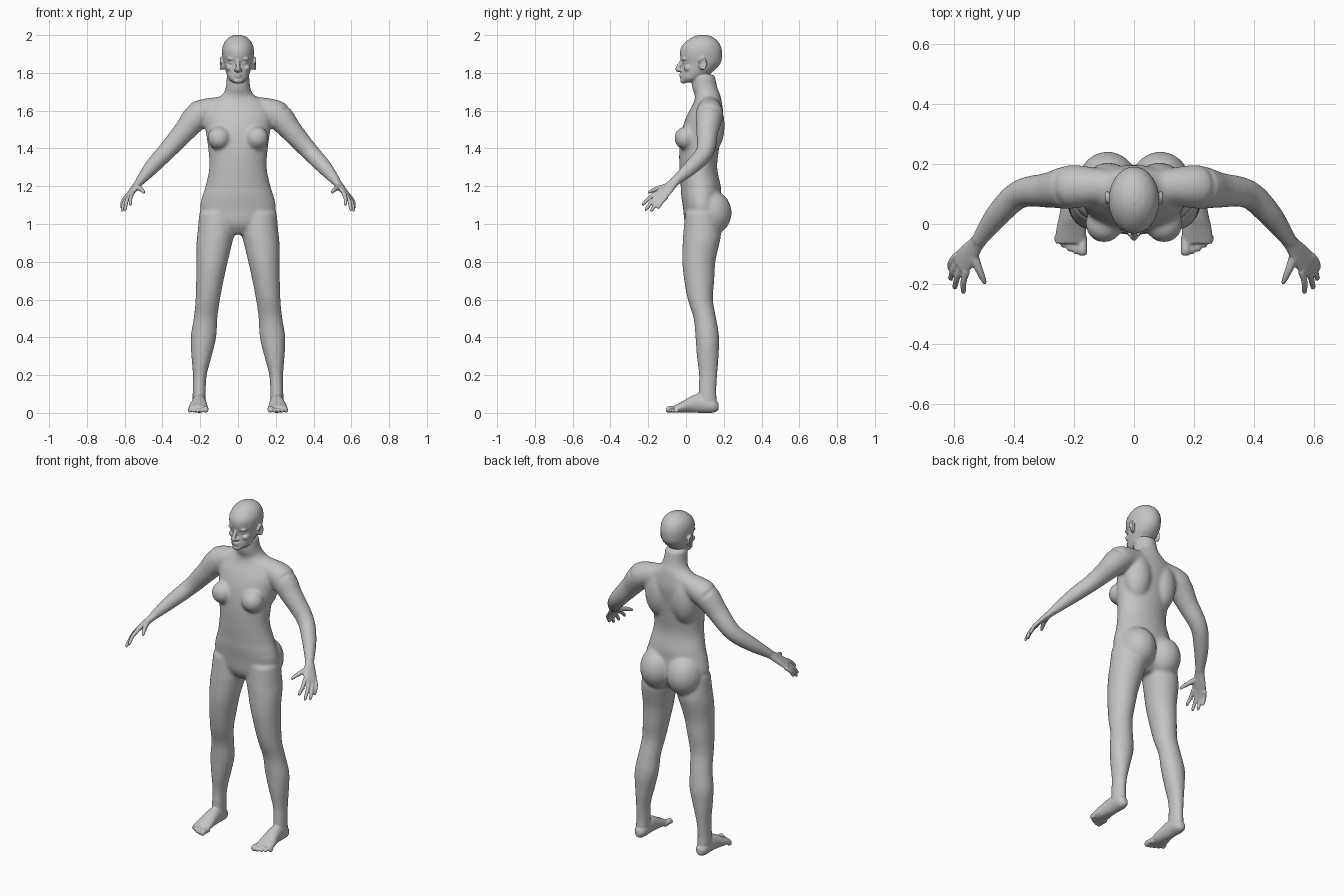
import bpy, bmesh, math
from mathutils import Vector, Matrix

cube = bpy.data.objects.get("Cube")
if cube:
    bpy.data.objects.remove(cube)

X, Y, Z = Vector((1, 0, 0)), Vector((0, 1, 0)), Vector((0, 0, 1))


def spline(rows, steps=5):
    """Smooth curve through rows of (x, y, z, a, b)."""
    rows = [Vector(r) for r in rows]
    ext = [rows[0] * 2 - rows[1]] + rows + [rows[-1] * 2 - rows[-2]]
    out = []
    for i in range(1, len(ext) - 2):
        p0, p1, p2, p3 = ext[i - 1:i + 3]
        for k in range(steps):
            t = k / steps
            out.append(0.5 * (2 * p1 + (p2 - p0) * t + (2 * p0 - 5 * p1 + 4 * p2 - p3) * t * t
                              + (3 * p1 - p0 - 3 * p2 + p3) * t ** 3))
    return out + [rows[-1]]


def tube(bm, rows, u=None, v=None, side=1, sides=28):
    """Closed loft; rings are elliptical, across u and v or square to the path."""
    rows = spline([r if len(r) == 5 else (*r, r[3]) for r in rows])
    rings = []
    for i, r in enumerate(rows):
        if u is None:
            d = (rows[min(i + 1, len(rows) - 1)] - rows[max(i - 1, 0)])
            d = Vector(d[:3]).normalized()
            a = d.cross(X if abs(d.x) < 0.75 else Y).normalized()
            b = d.cross(a)
        else:
            a, b = u, v
        ring = []
        for k in range(sides):
            t = math.tau * k / sides
            p = Vector(r[:3]) + a * math.cos(t) * r[3] + b * math.sin(t) * r[4]
            ring.append(bm.verts.new((p.x * side, p.y, p.z)))
        rings.append(ring)
    faces = [bm.faces.new(rings[0]), bm.faces.new(rings[-1][::-1])]
    for r0, r1 in zip(rings, rings[1:]):
        for k in range(sides):
            n = (k + 1) % sides
            faces.append(bm.faces.new((r0[k], r1[k], r1[n], r0[n])))
    bmesh.ops.recalc_face_normals(bm, faces=faces)


def blob(bm, at, size, side=1):
    """Ellipsoid."""
    m = Matrix.Translation((at[0] * side, at[1], at[2])) @ Matrix.Diagonal((*size, 1))
    bmesh.ops.create_uvsphere(bm, u_segments=28, v_segments=18, radius=1, matrix=m)


def fused(name, bm, voxel, rounds):
    """Object whose overlapping pieces are fused into one smooth skin."""
    mesh = bpy.data.meshes.new(name)
    bm.to_mesh(mesh)
    bm.free()
    ob = bpy.data.objects.new(name, mesh)
    bpy.context.collection.objects.link(ob)
    fuse = ob.modifiers.new("fuse", 'REMESH')
    fuse.mode, fuse.voxel_size, fuse.use_smooth_shade = 'VOXEL', voxel, True
    soft = ob.modifiers.new("soften", 'SMOOTH')
    soft.factor, soft.iterations = 0.5, rounds
    return ob


# Torso and neck: height, depth centre, half width, half depth
bm = bmesh.new()
torso = [(.945, .08, .05, .05), (1.0, .085, .16, .09), (1.08, .085, .2, .1), (1.15, .08, .188, .105),
         (1.2, .078, .172, .106), (1.3, .065, .152, .1), (1.4, .07, .158, .105), (1.5, .083, .172, .104),
         (1.58, .102, .18, .095), (1.64, .115, .15, .075), (1.68, .115, .088, .068),
         (1.72, .1, .066, .067), (1.79, .09, .06, .062)]
tube(bm, [(0, y, z, a, b) for z, y, a, b in torso], X, Y, sides=48)

leg = [(1.06, .11, .085, .095, .09), (.95, .117, .085, .098, .1), (.9, .125, .08, .095, .098),
       (.8, .137, .068, .083, .088), (.7, .149, .07, .073, .08), (.6, .16, .076, .065, .067),
       (.5, .172, .1, .063, .06), (.4, .183, .113, .068, .063), (.3, .193, .115, .054, .058),
       (.2, .202, .117, .037, .049), (.12, .205, .113, .035, .048), (.05, .205, .115, .036, .05)]
arm = [(.05, .125, 1.63, .05), (.19, .125, 1.588, .072), (.235, .12, 1.55, .07), (.285, .113, 1.49, .059),
       (.38, .1, 1.383, .048), (.455, .03, 1.303, .041), (.525, -.065, 1.22, .025)]
for s in (1, -1):
    tube(bm, [(x, y, z, a, b) for z, x, y, a, b in leg], X, Y, s)
    tube(bm, arm, side=s)
    blob(bm, (.088, .13, 1.06), (.102, .112, .12), s)      # buttock
    blob(bm, (.1, .0, 1.455), (.062, .062, .062), s)       # breast
    blob(bm, (.085, .125, 1.52), (.085, .08, .15), s)      # back muscle
rough = fused("rough_body", bm, .008, 12)

# Bake the softened trunk and limbs, then add the finer parts
graph = bpy.context.evaluated_depsgraph_get()
baked = bpy.data.meshes.new_from_object(rough.evaluated_get(graph))
bpy.data.objects.remove(rough)
bm = bmesh.new()
bm.from_mesh(baked)
bpy.data.meshes.remove(baked)

# Head
skull = [(1.75, .012, .026, .03), (1.77, .03, .05, .056), (1.81, .062, .066, .085), (1.85, .081, .076, .101),
         (1.89, .08, .083, .111), (1.93, .08, .083, .108), (1.965, .085, .07, .086),
         (1.99, .088, .044, .053), (2.001, .09, .015, .018)]
tube(bm, [(0, y, z, a, b) for z, y, a, b in skull], X, Y, sides=40)
tube(bm, [(0, -.016, 1.876, .01), (0, -.03, 1.85, .01), (0, -.044, 1.821, .0125), (0, -.034, 1.812, .01)])
blob(bm, (0, -.027, 1.791), (.021, .009, .006))            # upper lip
blob(bm, (0, -.026, 1.779), (.018, .009, .006))            # lower lip
blob(bm, (0, -.012, 1.759), (.026, .019, .015))            # chin
for s in (1, -1):
    blob(bm, (.014, -.032, 1.815), (.009, .011, .008), s)  # nostril
    blob(bm, (.032, -.007, 1.874), (.026, .016, .009), s)  # brow
    blob(bm, (.032, .003, 1.854), (.017, .018, .009), s)   # eye
    blob(bm, (.043, .012, 1.826), (.021, .024, .018), s)   # cheek
    blob(bm, (.08, .085, 1.845), (.009, .018, .03), s)     # ear
    rim = [math.radians(a) for a in range(-80, 171, 50)]
    tube(bm, [(.09, .087 + .018 * math.cos(a), 1.848 + .031 * math.sin(a), .006) for a in rim], side=s)

# Hands
across = Vector((.05, .08, -.03)).normalized()
through = across.cross(Vector((.06, -.075, -.075))).normalized()
palm = [(.505, -.04, 1.242, .025, .025), (.525, -.066, 1.218, .027, .021),
        (.553, -.103, 1.183, .038, .017), (.582, -.138, 1.148, .042, .012)]
tips = [(.57, -.232, 1.1), (.6, -.217, 1.072), (.615, -.187, 1.067), (.618, -.15, 1.083)]
thumb = [(.54, -.09, 1.2, .018), (.522, -.14, 1.19, .014), (.507, -.175, 1.178, .011), (.496, -.2, 1.165, .007)]
for s in (1, -1):
    tube(bm, palm, across, through, s)
    tube(bm, thumb, side=s)
    for i, tip in enumerate(tips):
        root = Vector((.575, -.13, 1.155)) + across * (.022 * (i - 1.5))
        tip = Vector(tip)
        bend = root.lerp(tip, .5) + Vector((.005, 0, .005))
        tube(bm, [(*root, .012), (*bend, .0105), (*root.lerp(tip, .9), .009), (*tip, .005)], side=s)

# Feet
foot = [(.172, .205, .034, .015, .02), (.145, .205, .038, .034, .037), (.08, .205, .05, .037, .05),
        (.03, .207, .045, .042, .044), (-.02, .21, .031, .05, .03), (-.065, .212, .02, .05, .017)]
for s in (1, -1):
    tube(bm, [(x, y, z, a, b) for y, x, z, a, b in foot], X, Z, s)
    for i in range(5):
        x, r = .172 + .021 * i, (.016 if i == 0 else .0125 - .0008 * i)
        end = -.106 + .004 * i + .0016 * i * i
        tube(bm, [(x, -.04, .018, r), (x, end + .025, r + .004, r), (x, end + .008, r + .001, r),
                  (x, end, r, r * .5)], X, Z, s)

body = fused("body", bm, .005, 3)

# Plain grey skin
grey = bpy.data.materials.new("grey_clay")
grey.use_nodes = True
colour = (.55, .55, .55, 1)
grey.diffuse_color = colour
grey.node_tree.nodes["Principled BSDF"].inputs["Base Color"].default_value = colour
body.data.materials.append(grey)
